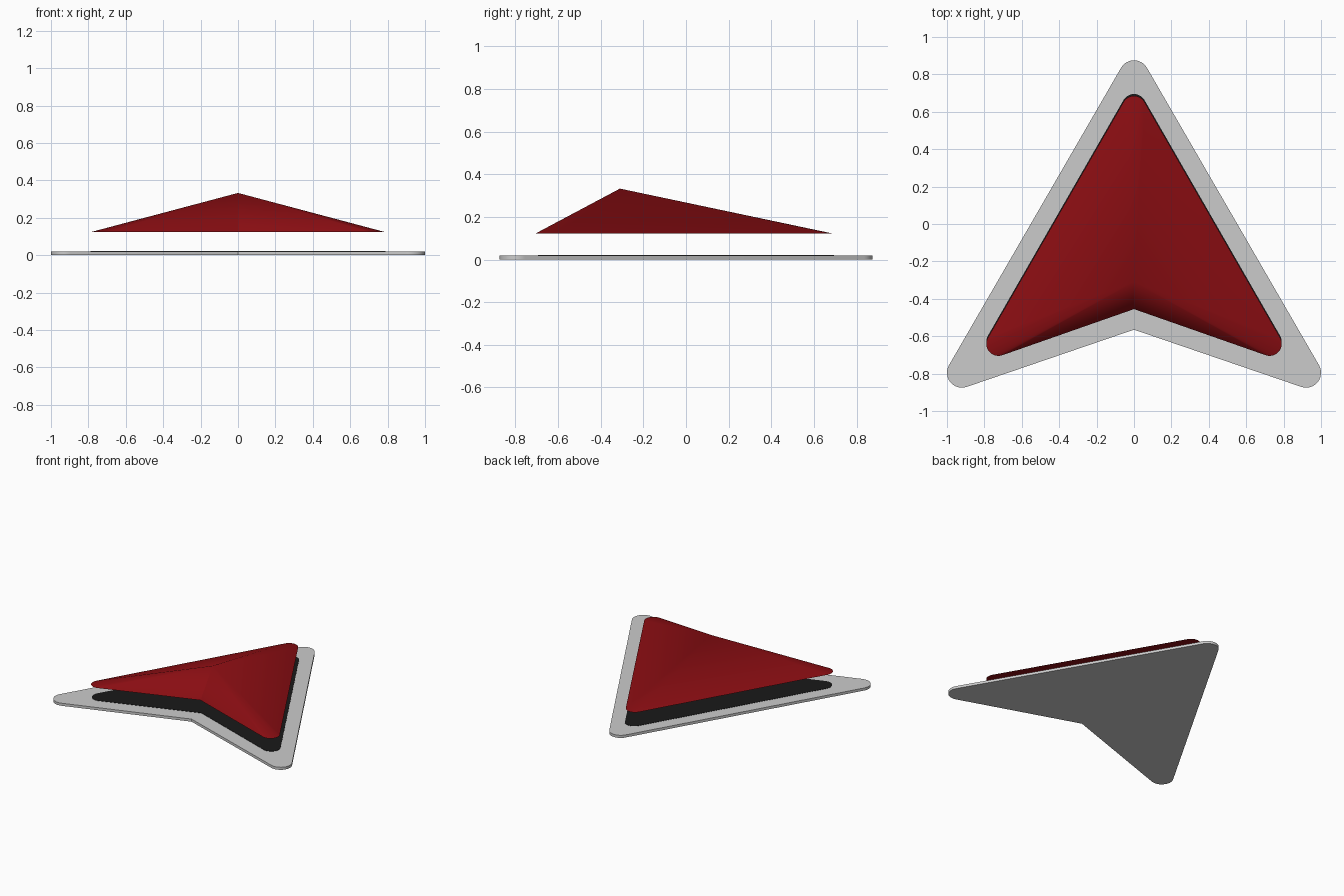
import bpy, bmesh, math
from mathutils import Vector

if "Cube" in bpy.data.objects:
    bpy.data.objects.remove(bpy.data.objects["Cube"])

def material(name, color):
    m = bpy.data.materials.new(name)
    m.diffuse_color = color
    m.use_nodes = True
    m.node_tree.nodes["Principled BSDF"].inputs["Base Color"].default_value = m.diffuse_color
    return m

def arrow_outline(cx, cy, r, notch, shift=0.0, seg=12):
    """Arrowhead with three rounded tips and one sharp rear notch, counter-clockwise."""
    slant = math.atan2(cx, 2 * cy)          # outward normal angle of the long side
    # tangent from the sharp notch to the tip circle
    dx, dy = cx, -cy - notch
    d = math.hypot(dx, dy)
    edge = math.atan2(dy, dx) - math.asin(r / d)
    low = edge - math.pi / 2                # outward normal angle of the rear edge

    def arc(x, y, a0, a1):
        return [(x + r * math.cos(a0 + (a1 - a0) * i / seg),
                 y + r * math.sin(a0 + (a1 - a0) * i / seg) + shift)
                for i in range(seg + 1)]

    right = arc(cx, -cy, low, slant)
    left = [(-x, y) for x, y in reversed(right)]
    top = arc(0, cy, slant, math.pi - slant)
    return right + top + left + [(0, notch + shift)]

def build(name, outline, z0, z1, mat=None, apex=None, angle=30):
    """Extrude the outline to a plate, or fan it up to an apex."""
    bm = bmesh.new()
    base = [bm.verts.new((x, y, z0)) for x, y in outline]
    n = len(base)
    bm.faces.new(base[::-1])
    if apex:
        tip = bm.verts.new(Vector((apex[0], apex[1], z1)))
        for i in range(n):
            bm.faces.new((base[i], base[(i + 1) % n], tip))
    else:
        top = [bm.verts.new((x, y, z1)) for x, y in outline]
        bm.faces.new(top)
        for i in range(n):
            j = (i + 1) % n
            bm.faces.new((base[i], base[j], top[j], top[i]))
    bmesh.ops.recalc_face_normals(bm, faces=bm.faces)
    me = bpy.data.meshes.new(name)
    bm.to_mesh(me)
    bm.free()
    ob = bpy.data.objects.new(name, me)
    bpy.context.collection.objects.link(ob)
    if mat:
        me.materials.append(mat)
    bpy.ops.object.select_all(action='DESELECT')
    ob.select_set(True)
    bpy.context.view_layer.objects.active = ob
    bpy.ops.object.shade_smooth_by_angle(angle=math.radians(angle))
    return ob

red = material("red", (0.25, 0.004, 0.006, 1))
black = material("black", (0.01, 0.01, 0.01, 1))

# Grey base plate
build("base_plate", arrow_outline(0.92, 0.795, 0.08, -0.565), 0.0, 0.02)
# Black inlay on the plate
build("black_inlay", arrow_outline(0.725, 0.63, 0.065, -0.445), 0.015, 0.022, black)
# Floating faceted red arrowhead
build("red_arrowhead", arrow_outline(0.725, 0.63, 0.065, -0.445, shift=-0.01),
      0.123, 0.333, red, apex=(0, -0.31), angle=20)
